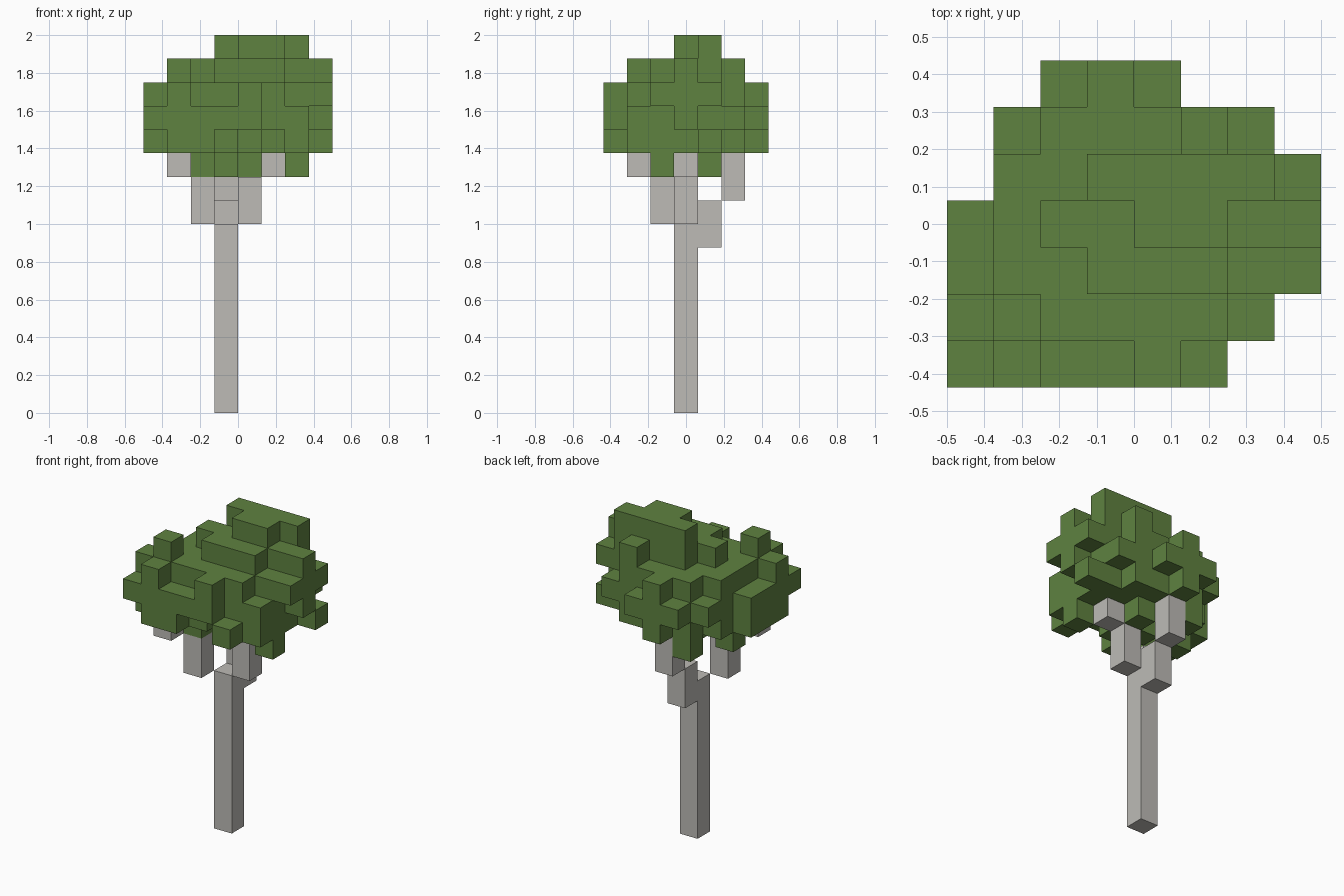
import bpy, bmesh
from mathutils import Vector

cube = bpy.data.objects.get("Cube")
if cube:
    bpy.data.objects.remove(cube, do_unlink=True)

U = 0.125                                   # edge of one block
ORIGIN = Vector((-4 * U, -3.5 * U, 0))      # corner of the block grid
DIRECTIONS = [Vector(d) for d in ((1, 0, 0), (-1, 0, 0), (0, 1, 0),
                                  (0, -1, 0), (0, 0, 1), (0, 0, -1))]


def make_material(name, color):
    m = bpy.data.materials.new(name)
    m.use_nodes = True
    m.diffuse_color = color
    m.node_tree.nodes["Principled BSDF"].inputs["Base Color"].default_value = color
    return m


def block_object(name, cells, material):
    """Outer skin of a set of grid blocks, without the hidden inner faces."""
    bm = bmesh.new()
    corners = {}

    def corner(p):
        key = tuple(round(c) for c in p)
        if key not in corners:
            corners[key] = bm.verts.new(ORIGIN + Vector(key) * U)
        return corners[key]

    for cell in sorted(cells):
        centre = Vector(cell) + Vector((.5, .5, .5))
        for d in DIRECTIONS:
            if tuple(round(c) for c in Vector(cell) + d) in cells:
                continue
            a = Vector((d.y, d.z, d.x))
            b = d.cross(a)
            bm.faces.new([corner(centre + (d + a * s + b * t) / 2)
                          for s, t in ((-1, -1), (1, -1), (1, 1), (-1, 1))])
    mesh = bpy.data.meshes.new(name)
    bm.to_mesh(mesh)
    bm.free()
    mesh.materials.append(material)
    obj = bpy.data.objects.new(name, mesh)
    bpy.context.collection.objects.link(obj)


def column(i, j, low, high):
    return {(i, j, k) for k in range(low, high)}


leaf_green = make_material("leaf green", (0.114, 0.223, 0.051, 1))
bark_grey = make_material("pale bark", (0.509, 0.497, 0.468, 1))

# Trunk and the three stepped branches
block_object("trunk", column(3, 3, 0, 8), bark_grey)
block_object("back_branch", column(3, 4, 7, 9) | column(3, 5, 9, 11), bark_grey)
block_object("left_branch", column(4, 3, 8, 10) | column(5, 3, 10, 11), bark_grey)
block_object("right_branch", column(2, 2, 8, 10) | column(1, 1, 10, 11), bark_grey)

# Leaf crown: top and bottom level of each column, rows run front to back,
# letter a is the lowest leaf level
TOPS = ["deddec..", "efeeeed.", "deefffee", "deffggff",
        ".eegggge", ".deeefd.", "..ded..."]
BOTTOMS = ["cbbccb..", "bbbbcbb.", "bbabbbad", "bababbbc",
           ".bbbabbd", ".cabbbc.", "..cbc..."]


def level(letter):
    return ord(letter) - ord("a") + 10


leaves = column(7, 4, 11, 12)               # loose low block on the left side
for j, (tops, bottoms) in enumerate(zip(TOPS, BOTTOMS)):
    for i, (top, bottom) in enumerate(zip(tops, bottoms)):
        if top != ".":
            leaves |= column(i, j, level(bottom), level(top))
block_object("leaf_crown", leaves, leaf_green)
